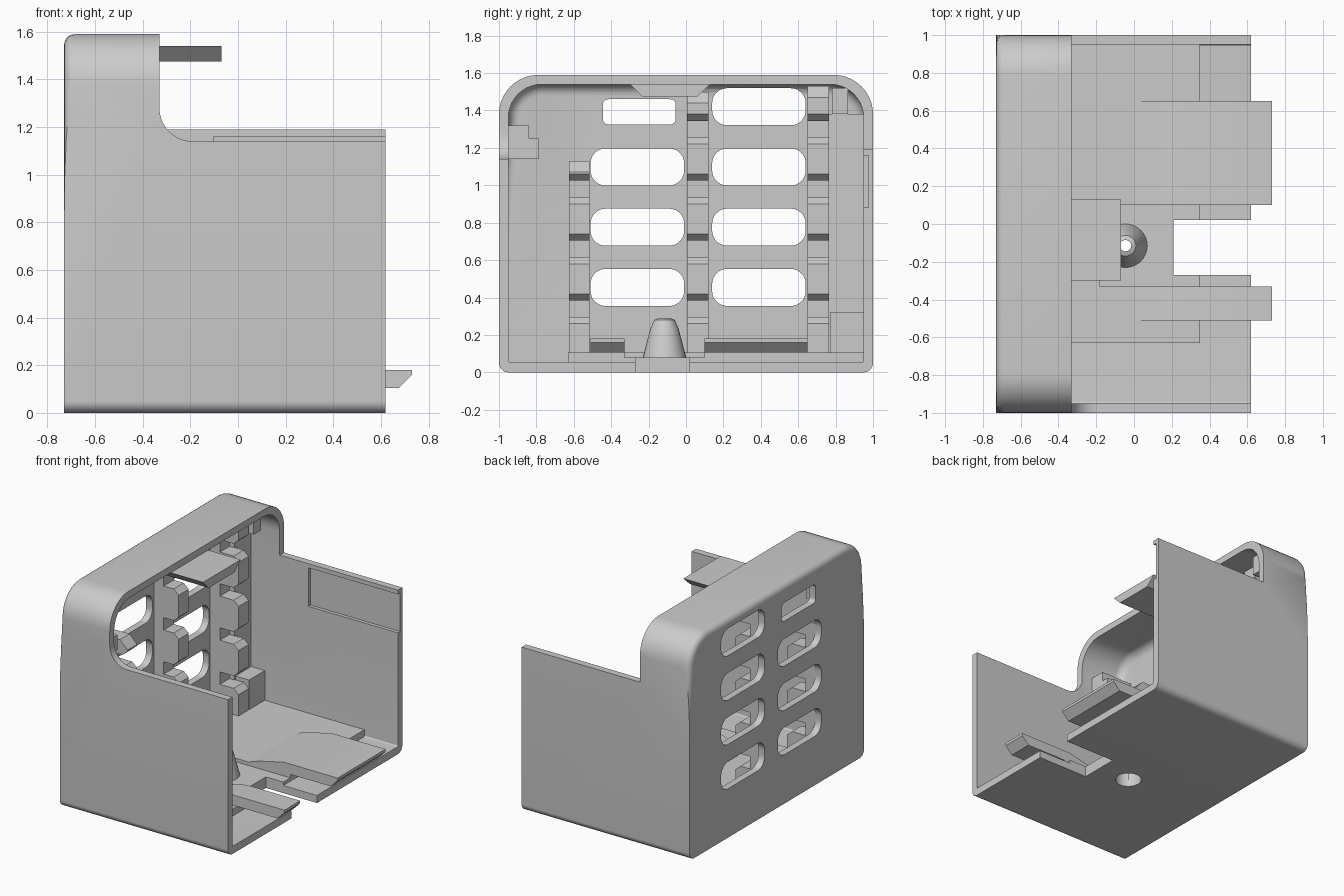
import bpy, bmesh, math
from mathutils import Vector

old = bpy.data.objects.get("Cube")
if old:
    bpy.data.objects.remove(old, do_unlink=True)

grey = bpy.data.materials.new("plain grey")
grey.use_nodes = True
grey.diffuse_color = (0.6, 0.6, 0.6, 1)
grey.node_tree.nodes["Principled BSDF"].inputs["Base Color"].default_value = (0.6, 0.6, 0.6, 1)
parts = []


def finish(name, bm):
    bmesh.ops.recalc_face_normals(bm, faces=bm.faces)
    me = bpy.data.meshes.new(name)
    bm.to_mesh(me)
    bm.free()
    me.materials.append(grey)
    ob = bpy.data.objects.new(name, me)
    bpy.context.collection.objects.link(ob)
    parts.append(ob)
    return ob


def prism(name, pts, axis, a, b, round_back=0):
    """Extrude a 2D outline along x (outline in y,z) or along y (outline in x,z)."""
    bm = bmesh.new()
    place = (lambda u, v, w: (w, u, v)) if axis == "x" else (lambda u, v, w: (u, w, v))
    face = bm.faces.new([bm.verts.new(place(u, v, a)) for u, v in pts])
    ext = bmesh.ops.extrude_face_region(bm, geom=[face])
    move = Vector(place(0, 0, b - a))
    bmesh.ops.translate(bm, verts=[g for g in ext["geom"] if isinstance(g, bmesh.types.BMVert)], vec=move)
    if round_back:
        edges = [e for e in bm.edges if all(abs(v.co.x - a) < 1e-4 and v.co.z > 1.33 for v in e.verts)]
        bmesh.ops.recalc_face_normals(bm, faces=bm.faces)
        bmesh.ops.bevel(bm, geom=edges, offset=round_back, segments=5, profile=0.5, affect="EDGES")
    return finish(name, bm)


def box(name, x, y, z):
    return prism(name, [(x[0], z[0]), (x[1], z[0]), (x[1], z[1]), (x[0], z[1])], "y", *y)


def arc(cx, cy, r, start, n=10):
    return [(cx + r * math.cos(math.radians(start + 90 * i / n)),
             cy + r * math.sin(math.radians(start + 90 * i / n))) for i in range(n + 1)]


def rounded(u0, u1, v0, v1, low, high):
    return (arc(u0 + low, v0 + low, low, 180) + arc(u1 - low, v0 + low, low, 270)
            + arc(u1 - high, v1 - high, high, 0) + arc(u0 + high, v1 - high, high, 90))


def lathe(name, profile, cx, cy, n=32):
    bm = bmesh.new()
    rings = [[bm.verts.new((cx + r * math.cos(math.tau * i / n), cy + r * math.sin(math.tau * i / n), z))
              for i in range(n)] for r, z in profile]
    for k, ring in enumerate(rings):
        nxt = rings[(k + 1) % len(rings)]
        for i in range(n):
            j = (i + 1) % n
            bm.faces.new((ring[i], ring[j], nxt[j], nxt[i]))
    return finish(name, bm)


def cut(target, cutter):
    mod = target.modifiers.new("cut", "BOOLEAN")
    mod.operation, mod.solver, mod.object = "DIFFERENCE", "EXACT", cutter
    dg = bpy.context.evaluated_depsgraph_get()
    dg.update()
    me = bpy.data.meshes.new_from_object(target.evaluated_get(dg))
    target.modifiers.clear()
    target.data = me
    parts.remove(cutter)
    bpy.data.objects.remove(cutter, do_unlink=True)


# Outer shell, open on one side
shell = prism("shell", rounded(-1, 1, 0, 1.59, 0.05, 0.21), "x", -0.73, 0.62, 0.045)
cut(shell, prism("cavity", rounded(-0.95, 0.95, 0.055, 1.54, 0.01, 0.18), "x", -0.68, 0.9, 0.06))

# Open top with a curved step on the front wall and a square step on the rear wall
step = arc(-0.19, 1.28, 0.14, 180) + [(0.9, 1.14), (0.9, 1.8), (-0.33, 1.8)]
cut(shell, prism("front_step", step, "y", -1.2, 0.9))
cut(shell, box("rear_step", (-0.33, 0.9), (0.85, 1.2), (1.19, 1.8)))

# Ventilation windows
for row in range(4):
    z = 0.355 + row * 0.322
    cut(shell, prism("window", rounded(0.14, 0.64, z, z + 0.198, 0.08, 0.08), "x", -0.8, -0.6))
    if row < 3:
        cut(shell, prism("window", rounded(-0.51, -0.01, z, z + 0.198, 0.08, 0.08), "x", -0.8, -0.6))
cut(shell, prism("small_window", rounded(-0.445, -0.055, 1.325, 1.46, 0.03, 0.03), "x", -0.8, -0.6))

# Floor notch, wall recess
cut(shell, box("notch", (0.21, 0.9), (-0.27, 0.02), (-0.1, 0.2)))
cut(shell, box("recess", (-0.1, 0.9), (0.9, 0.975), (0.88, 1.16)))

# Raised floor with a pocket around the screw boss
floor = box("raised_floor", (-0.69, 0.35), (-0.63, 0.955), (0.045, 0.105))
cut(floor, box("pocket", (-0.18, 0.5), (-0.33, 0.1), (0.08, 0.2)))
cut(floor, box("floor_notch", (0.21, 0.5), (-0.27, 0.02), (0, 0.2)))

# Screw boss with its hole through the floor
for body in (shell, floor):
    hole = lathe("hole", [(0.09, -0.1), (0.09, 0.3), (0.001, 0.3), (0.001, -0.1)], -0.045, -0.115)
    cut(body, hole)
lathe("screw_boss", [(0.118, 0.07), (0.1, 0.14), (0.075, 0.235), (0.055, 0.28), (0.03, 0.29),
                     (0.03, 0.22), (0.065, 0.2), (0.09, 0.12), (0.09, 0.02), (0.1, 0.02)], -0.045, -0.115)

# Ramped snap tongues reaching past the open side
tongue = [(0, 0.1), (0.1, 0.135), (0.3, 0.18), (0.73, 0.18), (0.73, 0.16), (0.675, 0.105),
          (0.35, 0.105), (0.35, 0.06), (0, 0.06)]
prism("wide_tongue", tongue, "y", 0.1, 0.65)
prism("narrow_tongue", tongue, "y", -0.51, -0.33)


# Slotted posts on the window wall
def post(name, y0, y1, top, front):
    pts = [(-0.69, 0.08), (front, 0.08)]
    for i in range(4):
        z = 0.345 + i * 0.32
        if z + 0.1 < top:
            pts += [(front, z - 0.085), (front - 0.04, z - 0.05), (-0.6, z - 0.05),
                    (-0.6, z + 0.04), (front - 0.04, z + 0.04), (front, z + 0.075)]
    pts += [(front, top - 0.06), (front - 0.06, top), (-0.69, top)]
    prism(name, pts, "y", y0, y1)


post("middle_post", 0.005, 0.12, 1.5, -0.48)
post("rear_post", 0.65, 0.765, 1.53, -0.45)
post("front_post", -0.625, -0.515, 1.13, -0.45)

# Corner pillars and brackets behind the posts
box("rear_pillar", (-0.69, -0.56), (0.76, 0.96), (0.08, 1.38))
box("rear_foot", (-0.69, -0.45), (0.77, 0.96), (0.08, 0.32))
box("rear_bracket", (-0.69, -0.42), (0.78, 0.865), (1.38, 1.52))
box("front_bracket", (-0.69, -0.42), (-0.96, -0.84), (1.14, 1.32))
box("front_bracket_lip", (-0.69, -0.42), (-0.85, -0.785), (1.14, 1.25))

# Latch tab under the top
prism("latch_tab", [(-0.3, 1.54), (-0.235, 1.475), (0.06, 1.475), (0.13, 1.54)], "x", -0.69, -0.07)

# Smooth the rounded surfaces and keep corners crisp
bpy.ops.object.select_all(action="DESELECT")
for ob in parts:
    ob.select_set(True)
bpy.context.view_layer.objects.active = shell
bpy.ops.object.shade_smooth_by_angle(angle=math.radians(30))
